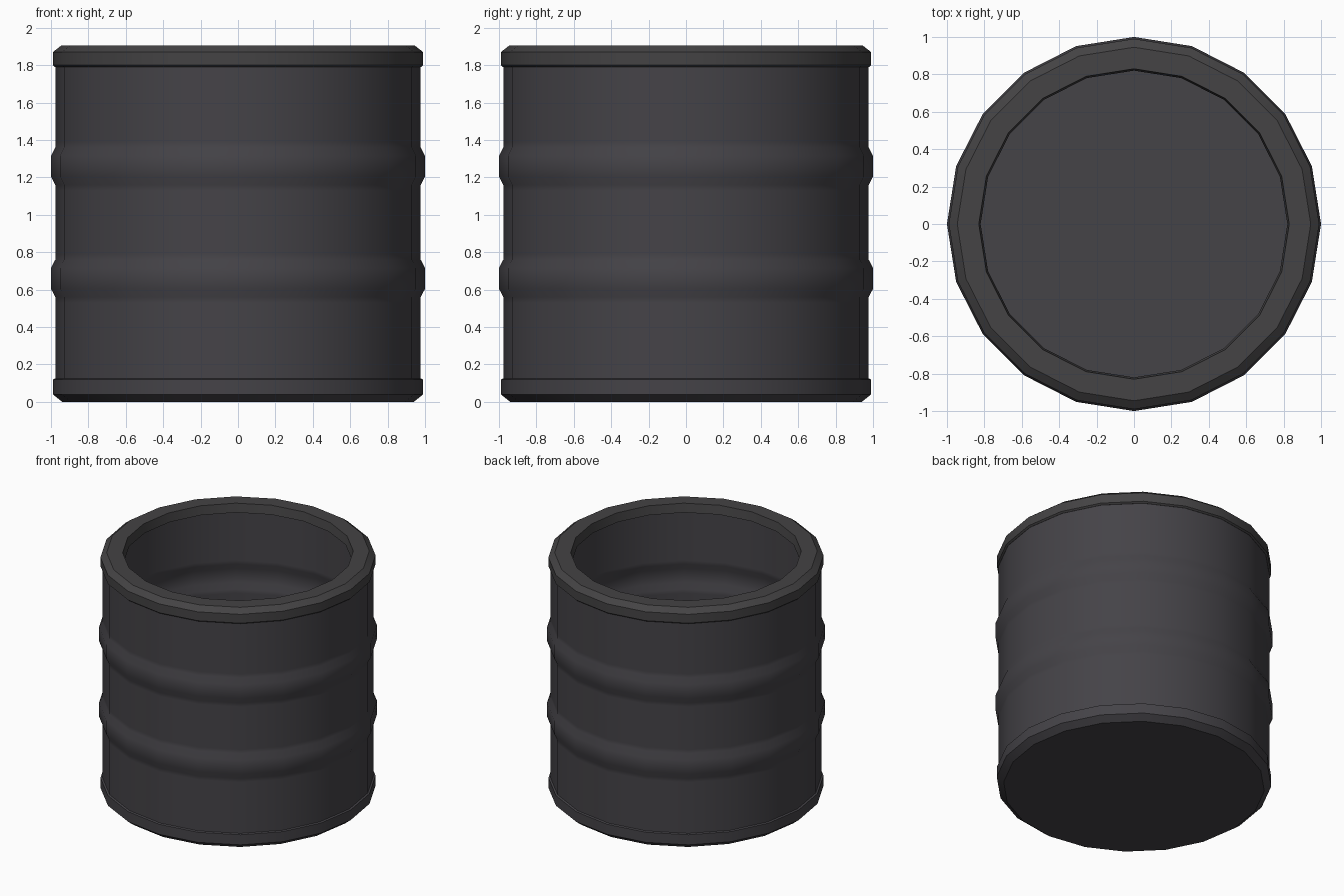
import bpy, bmesh
from math import radians, cos, sin, tau

if "Cube" in bpy.data.objects:
    bpy.data.objects.remove(bpy.data.objects["Cube"])

SIDES = 20


def band(z, r, out=0.023):
    """Profile of a rolled hoop centred on height z, with holding loops."""
    return [(r, z - 0.13), (r, z - 0.10), (r + out, z - 0.055), (r + out, z),
            (r + out, z + 0.055), (r, z + 0.10), (r, z + 0.13)]


def lathe(name, profile, mat, ring=False):
    """Revolve a (radius, z) profile; cap both ends, or close it as a ring."""
    bm = bmesh.new()
    rings = []
    for r, z in profile:
        rings.append([bm.verts.new((r * cos(tau * i / SIDES), r * sin(tau * i / SIDES), z))
                      for i in range(SIDES)])
    pairs = list(zip(rings, rings[1:]))
    if ring:
        pairs.append((rings[-1], rings[0]))
    else:
        bm.faces.new(rings[0][::-1])
        bm.faces.new(rings[-1])
    for a, b in pairs:
        for i in range(SIDES):
            j = (i + 1) % SIDES
            bm.faces.new((a[i], a[j], b[j], b[i]))
    bmesh.ops.recalc_face_normals(bm, faces=bm.faces)
    mesh = bpy.data.meshes.new(name)
    bm.to_mesh(mesh)
    bm.free()
    mesh.materials.append(mat)
    obj = bpy.data.objects.new(name, mesh)
    bpy.context.collection.objects.link(obj)
    bpy.ops.object.select_all(action='DESELECT')
    bpy.context.view_layer.objects.active = obj
    obj.select_set(True)
    bpy.ops.object.shade_smooth_by_angle(angle=radians(35))
    return obj


def material(name, color):
    mat = bpy.data.materials.new(name)
    mat.diffuse_color = (*color, 1)
    mat.use_nodes = True
    mat.node_tree.nodes["Principled BSDF"].inputs["Base Color"].default_value = mat.diffuse_color
    return mat


body_mat = material("dark_metal", (0.059, 0.056, 0.064))
rim_mat = material("rim_metal", (0.058, 0.056, 0.058))

# Thin-walled body: base chamfer, foot rim, wall with two hoops, then the inside
R_OUT, R_IN = 0.977, 0.962
outer = [(0.94, 0), (0.99, 0.04), (0.99, 0.12), (R_OUT, 0.125), (R_OUT, 0.16)]
outer += band(0.66, R_OUT) + band(1.26, R_OUT) + [(R_OUT, 1.82)]
inner = [(R_IN, 1.82)] + band(1.26, R_IN)[::-1] + band(0.66, R_IN)[::-1] + [(R_IN, 0.07)]
lathe("body", outer + inner, body_mat)

# Top rim overhanging the opening
rim = [(0.978, 1.79), (0.99, 1.80), (0.99, 1.87), (0.945, 1.905),
       (0.83, 1.905), (0.82, 1.835), (0.95, 1.835), (0.95, 1.79)]
lathe("top_rim", rim, rim_mat, ring=True)
